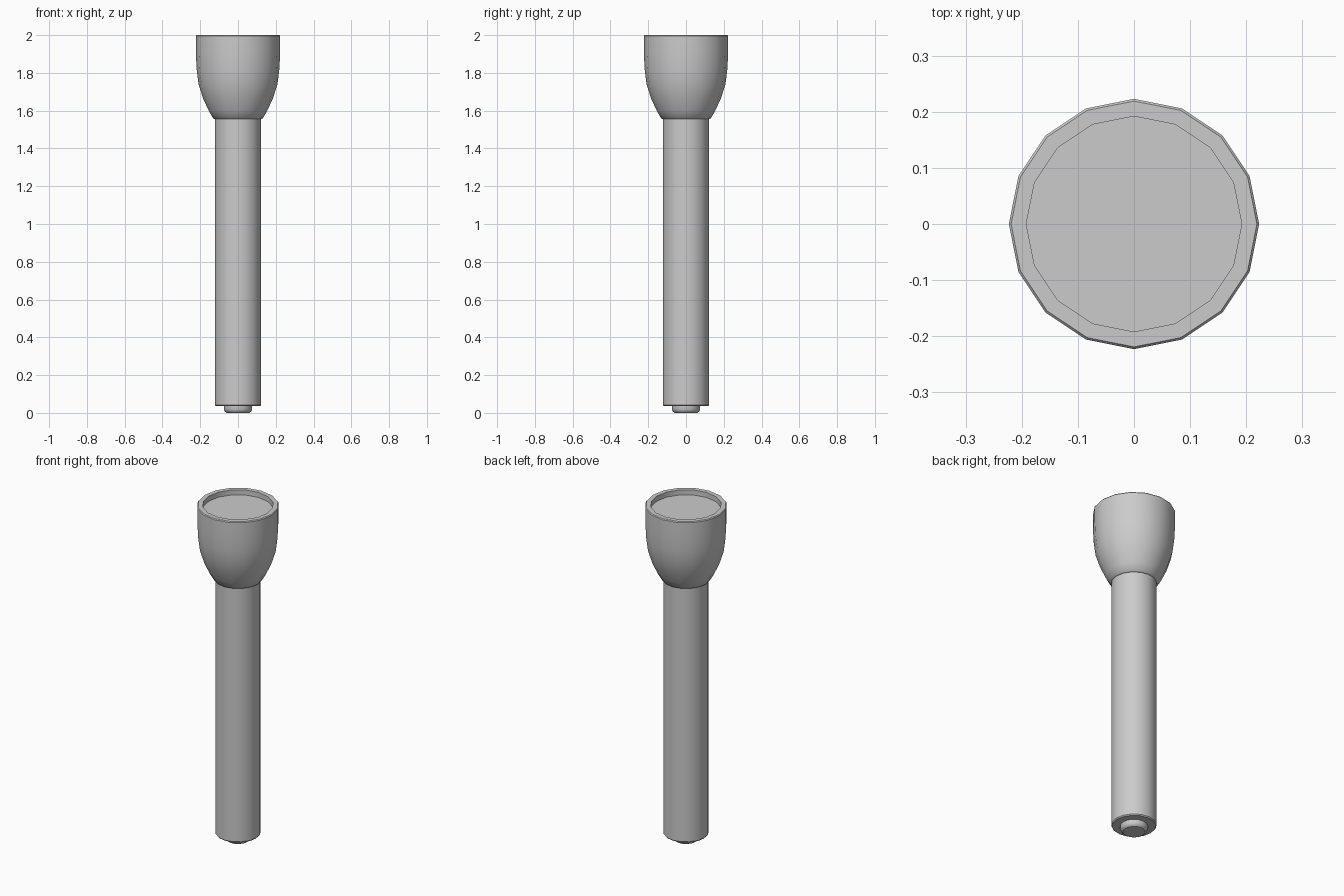
import bpy, bmesh, math

if "Cube" in bpy.data.objects:
    bpy.data.objects.remove(bpy.data.objects["Cube"])

SIDES = 16


def lathe(name, profile):
    """Revolve (radius, z) points around z; end rings are capped."""
    bm = bmesh.new()
    rings = []
    for r, z in profile:
        rings.append([bm.verts.new((r * math.cos(2 * math.pi * i / SIDES),
                                    r * math.sin(2 * math.pi * i / SIDES), z))
                      for i in range(SIDES)])
    for a, b in zip(rings, rings[1:]):
        for i in range(SIDES):
            j = (i + 1) % SIDES
            bm.faces.new((a[i], a[j], b[j], b[i]))
    bm.faces.new(rings[0][::-1])
    bm.faces.new(rings[-1])
    bmesh.ops.recalc_face_normals(bm, faces=bm.faces)
    me = bpy.data.meshes.new(name)
    bm.to_mesh(me)
    bm.free()
    ob = bpy.data.objects.new(name, me)
    bpy.context.collection.objects.link(ob)
    bpy.ops.object.select_all(action='DESELECT')
    bpy.context.view_layer.objects.active = ob
    ob.select_set(True)
    bpy.ops.object.shade_smooth_by_angle(angle=math.radians(35))
    return ob


# Tail button
lathe("tail_button", [(0.06, 0.0), (0.07, 0.007), (0.075, 0.018), (0.075, 0.04)])

# Handle tube with a slightly softened lower edge
lathe("handle", [(0.118, 0.036), (0.123, 0.042), (0.123, 1.56)])

# Flared head with rim and recessed lens face
lathe("head", [(0.123, 1.555), (0.132, 1.56), (0.155, 1.6), (0.185, 1.665),
               (0.209, 1.74), (0.219, 1.82), (0.223, 1.9), (0.223, 1.995),
               (0.219, 2.0), (0.192, 2.0), (0.192, 1.97)])
